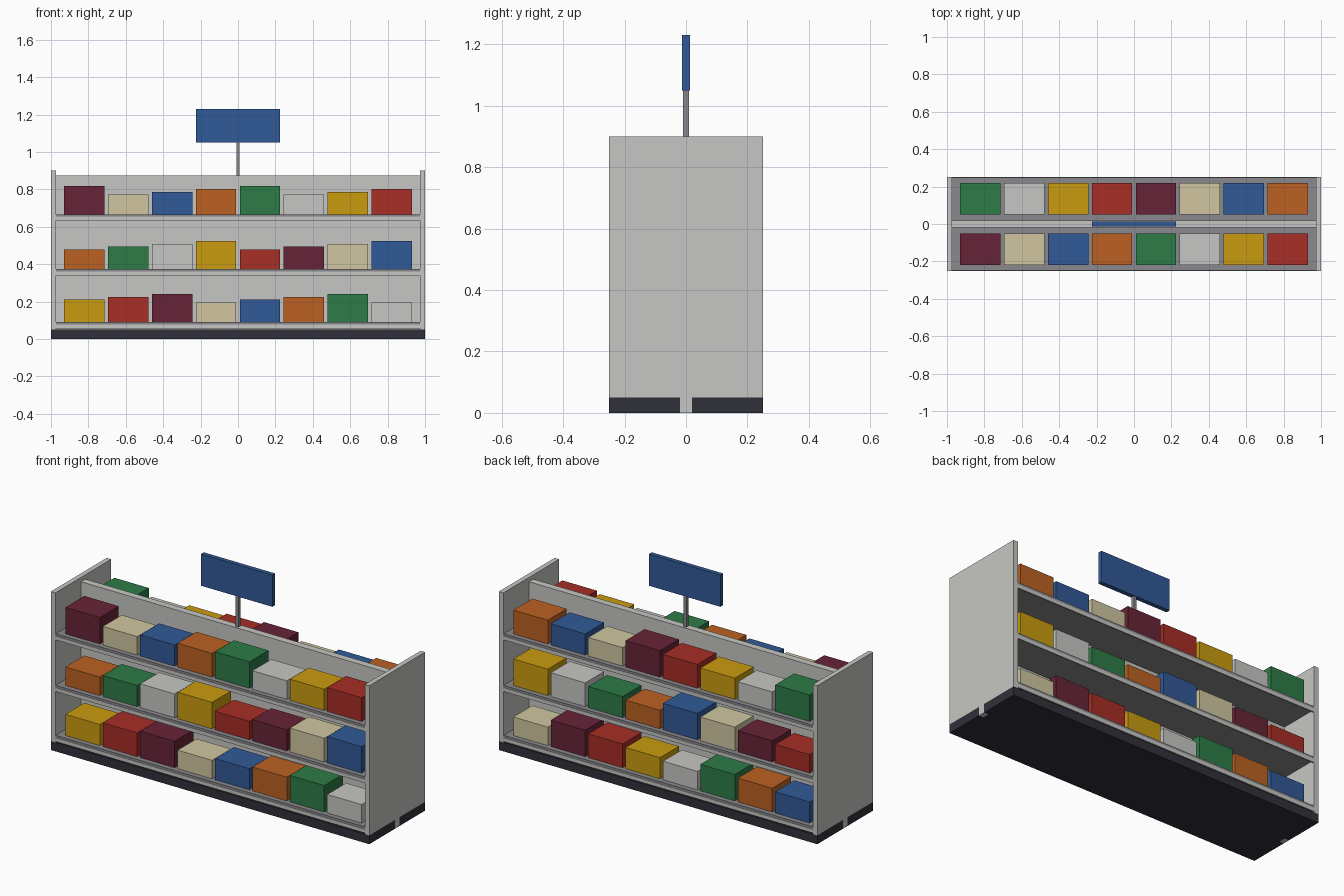
import bpy

if "Cube" in bpy.data.objects:
    bpy.data.objects.remove(bpy.data.objects["Cube"])


def srgb(*rgb):
    return tuple(((c / 255 + 0.055) / 1.055) ** 2.4 for c in rgb) + (1.0,)


def material(name, *rgb):
    m = bpy.data.materials.new(name)
    m.diffuse_color = srgb(*rgb)
    m.use_nodes = True
    m.node_tree.nodes["Principled BSDF"].inputs["Base Color"].default_value = m.diffuse_color
    return m


COLOURS = {
    "yellow": (202, 156, 16), "red": (167, 46, 38), "maroon": (103, 36, 55),
    "cream": (208, 198, 160), "blue": (48, 90, 152), "orange": (188, 97, 34),
    "green": (46, 123, 70), "off_white": (198, 198, 195),
    "charcoal": (48, 48, 58), "steel_grey": (138, 138, 142),
}
MATS = {n: material(n, *c) for n, c in COLOURS.items()}
PACK_CYCLE = list(COLOURS)[:8]


def box(name, x0, x1, y0, y1, z0, z1, colour):
    """Box between two corners."""
    x0, x1 = sorted((x0, x1))
    y0, y1 = sorted((y0, y1))
    bpy.ops.mesh.primitive_cube_add(size=1)
    ob = bpy.context.object
    ob.name = name
    for v in ob.data.vertices:
        v.co = (x1 if v.co.x > 0 else x0,
                y1 if v.co.y > 0 else y0,
                z1 if v.co.z > 0 else z0)
    ob.data.materials.append(MATS[colour])
    return ob


INNER = 0.972   # inside face of the end panels
DEPTH = 0.25

# Central divider and its plinth core
box("back_panel", -INNER, INNER, -0.02, 0.02, 0.05, 0.875, "off_white")
box("plinth_core", -INNER, INNER, -0.02, 0.02, 0, 0.05, "charcoal")

# End panels with a narrow foot between the plinths
for s, label in ((-1, "left"), (1, "right")):
    box(label + "_end_panel", s * INNER, s, -DEPTH, DEPTH, 0.05, 0.90, "off_white")
    box(label + "_end_foot", s * INNER, s, -0.02, 0.02, 0, 0.05, "off_white")

# Two mirrored sides: plinth, shelves, price strips, packs
for s, label, start in ((-1, "front", 0), (1, "back", 4)):
    box(label + "_plinth", -1, 1, s * 0.02, s * DEPTH, 0, 0.05, "charcoal")
    for r, top in enumerate((0.09, 0.374, 0.667)):
        box(f"{label}_shelf_{r}", -INNER, INNER, s * 0.02, s * 0.248,
            top - 0.02, top, "steel_grey")
        box(f"{label}_price_strip_{r}", -INNER, INNER, s * 0.243, s * DEPTH,
            top - 0.034, top - 0.013, "off_white")
        for i in range(8):
            x = (i - 3.5) * 0.235
            height = 0.105 + 0.015 * ((i + 1 + 3 * r) % 4)
            box(f"{label}_pack_{r}_{i}", x - 0.108, x + 0.108, s * 0.05, s * 0.22,
                top, top + height, PACK_CYCLE[(start + 5 * r + i) % 8])

# Header sign on a post
box("sign_post", -0.009, 0.009, -0.009, 0.009, 0.875, 1.05, "steel_grey")
box("sign_board", -0.224, 0.224, -0.0125, 0.0125, 1.05, 1.23, "blue")
